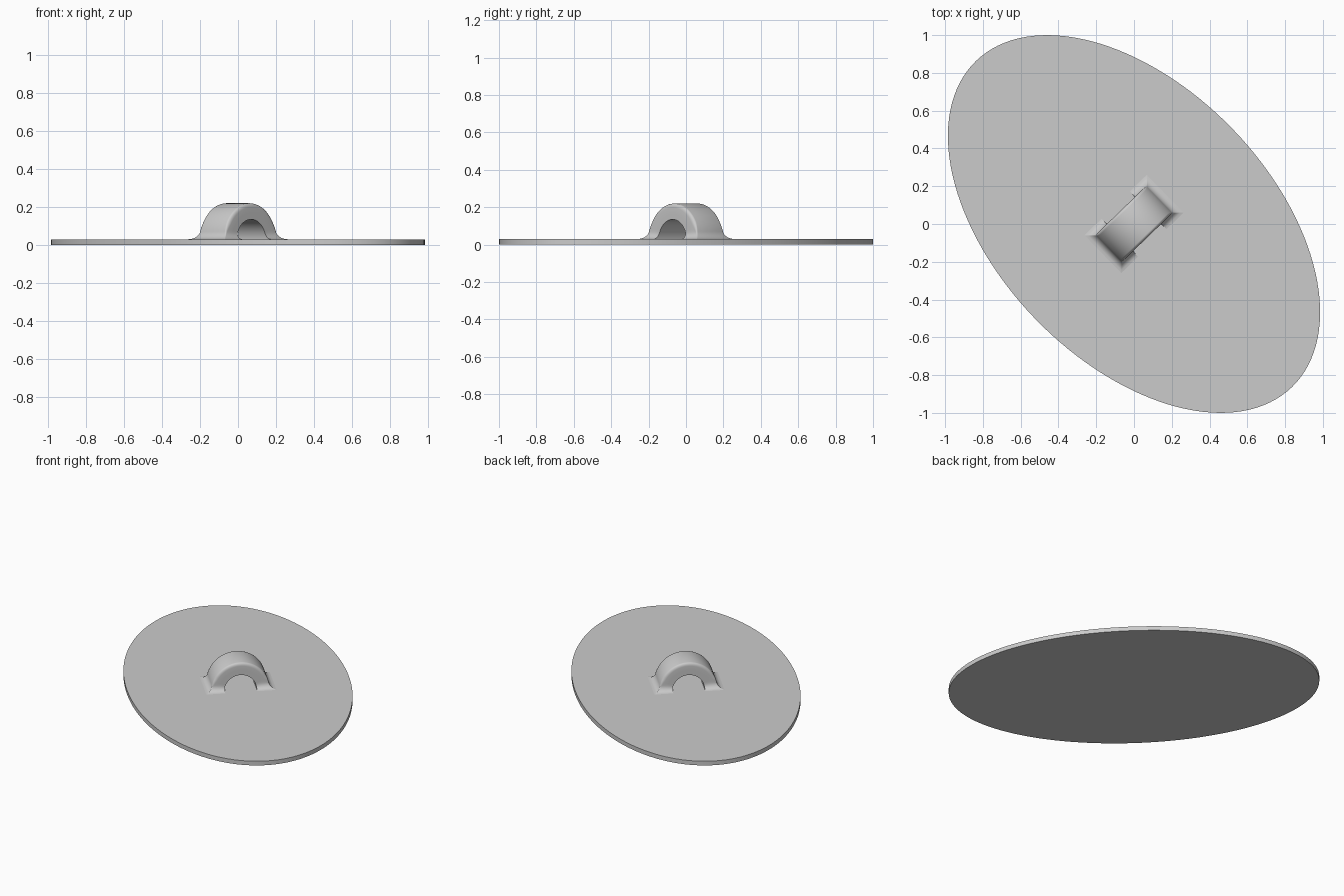
import bpy, bmesh, math

if "Cube" in bpy.data.objects:
    bpy.data.objects.remove(bpy.data.objects["Cube"])

grey = bpy.data.materials.new("grey")
grey.diffuse_color = (0.6, 0.6, 0.6, 1)
grey.use_nodes = True
grey.node_tree.nodes["Principled BSDF"].inputs["Base Color"].default_value = grey.diffuse_color

TILT = math.radians(-45.9)   # direction of the long axis of the plate
BASE = 0.03                  # plate thickness


def finish(bm, name, angle):
    bmesh.ops.recalc_face_normals(bm, faces=bm.faces)
    me = bpy.data.meshes.new(name)
    bm.to_mesh(me)
    bm.free()
    me.materials.append(grey)
    ob = bpy.data.objects.new(name, me)
    ob.rotation_euler.z = TILT
    bpy.context.collection.objects.link(ob)
    bpy.ops.object.select_all(action='DESELECT')
    ob.select_set(True)
    bpy.context.view_layer.objects.active = ob
    bpy.ops.object.shade_smooth_by_angle(angle=math.radians(angle))
    return ob


# Oval plate
bm = bmesh.new()
bmesh.ops.create_cone(bm, cap_ends=True, segments=128, radius1=1, radius2=1, depth=BASE)
bmesh.ops.scale(bm, vec=(1.202, 0.725, 1), verts=bm.verts)
bmesh.ops.translate(bm, vec=(0, 0, BASE / 2), verts=bm.verts)
finish(bm, "oval_plate", 30)

# Arched loop: a section swept over a half circle, flared where it meets the plate
R_OUT, R_IN, HALF_W = 0.19, 0.105, 0.1
FLARE, BEVEL = 0.04, 0.022


def flare(h):
    """Quarter-circle fillet width at height h above the plate."""
    k = max(0.0, 1 - h / FLARE)
    return FLARE * (1 - math.sqrt(1 - k * k))


def section(t):
    """Points across the loop at angle t: inner edge, rounded outer edge, mirrored."""
    h_out = R_OUT * math.sin(t)
    b = BEVEL * min(1, h_out / 0.09)
    half = [(R_IN, HALF_W), ((R_IN + R_OUT - b) / 2, HALF_W)]
    for i in range(6):
        a = i / 5 * math.pi / 2
        half.append((R_OUT - b + b * math.sin(a), HALF_W - 0.7 * b * (1 - math.cos(a))))
    pts = half + [(r, -w) for r, w in reversed(half)]
    out = []
    for r, w in pts:
        h = r * math.sin(t)
        f = flare(h)
        y = r * math.cos(t)
        grow = f * (r - R_IN) / (R_OUT - R_IN)
        y += math.copysign(grow, y)
        out.append((w + math.copysign(f, w), y, BASE + h))
    return out


bm = bmesh.new()
N = 72
rings = []
for i in range(N + 1):
    s = i / N
    t = math.pi * (s - 0.75 * math.sin(2 * math.pi * s) / (2 * math.pi))  # denser at the feet
    rings.append([bm.verts.new(p) for p in section(t)])
n = len(rings[0])
for a, b in zip(rings, rings[1:]):
    for j in range(n):
        k = (j + 1) % n
        bm.faces.new((a[j], a[k], b[k], b[j]))
finish(bm, "arched_loop", 50)
